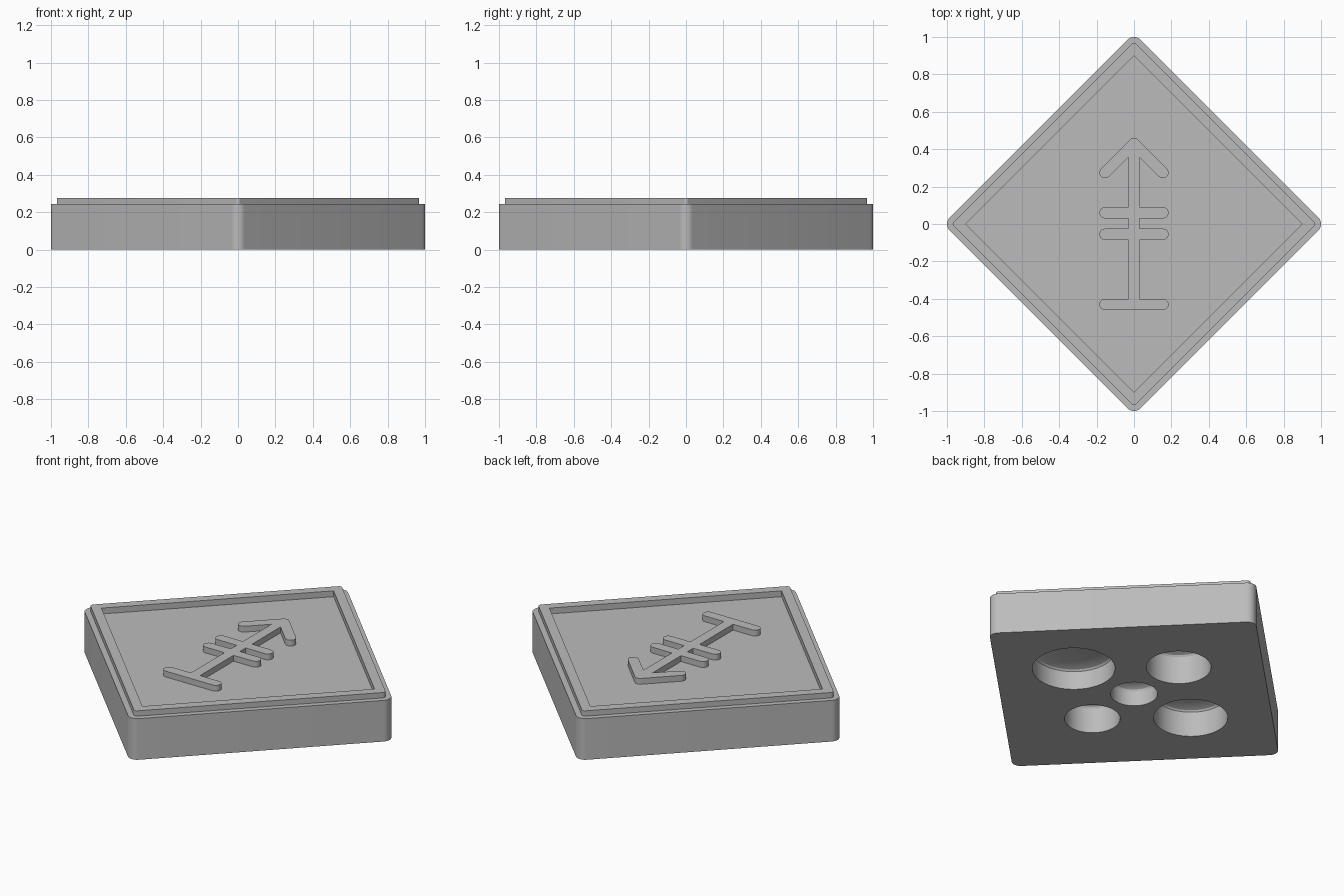
import bpy
import bmesh
from math import cos, sin, radians, sqrt, tau, pi

cube = bpy.data.objects.get("Cube")
if cube:
    bpy.data.objects.remove(cube, do_unlink=True)

grey = bpy.data.materials.new("plain grey")
grey.use_nodes = True
colour = (0.5, 0.5, 0.5, 1)
grey.diffuse_color = colour
grey.node_tree.nodes["Principled BSDF"].inputs["Base Color"].default_value = colour


def arc(cx, cy, r, start, end, steps=10):
    angles = [radians(start + (end - start) * i / steps) for i in range(steps + 1)]
    return [(cx + r * cos(a), cy + r * sin(a)) for a in angles]


def diamond(tip, r):
    """Square standing on its corner, each corner rounded by r."""
    points = []
    for a in (0, 90, 180, 270):
        c = radians(a)
        points += arc(tip * cos(c), tip * sin(c), r, a - 45, a + 45, 8)
    return points


def skin(name, rings):
    """Join matching outlines, given as (points, z), into a closed solid."""
    bm = bmesh.new()
    loops = [[bm.verts.new((x, y, z)) for x, y in pts] for pts, z in rings]
    for low, high in zip(loops, loops[1:]):
        for i in range(len(low)):
            bm.faces.new((low[i - 1], low[i], high[i], high[i - 1]))
    bm.faces.new(loops[0][::-1])
    bm.faces.new(loops[-1])
    bmesh.ops.remove_doubles(bm, verts=bm.verts, dist=1e-5)
    bmesh.ops.recalc_face_normals(bm, faces=bm.faces)
    mesh = bpy.data.meshes.new(name)
    bm.to_mesh(mesh)
    bm.free()
    mesh.materials.append(grey)
    obj = bpy.data.objects.new(name, mesh)
    bpy.context.collection.objects.link(obj)
    return obj


def activate(obj):
    bpy.ops.object.select_all(action="DESELECT")
    obj.select_set(True)
    bpy.context.view_layer.objects.active = obj


# Base block with stepped rim and recessed top panel
TOP, STEP, FLOOR = 0.277, 0.245, 0.242
outer, rim, panel = diamond(0.95, 0.05), diamond(0.95, 0.018), diamond(0.9, 0)
base = skin("base", [(outer, 0), (outer, STEP), (rim, STEP),
                     (rim, TOP), (panel, TOP), (panel, FLOOR)])


# Round blind holes in the underside, each with a shallow domed end
def hole_cutter(x, y, r, depth, dome=0.035):
    rings = [(r, -0.05), (r, depth)]
    for i in range(1, 6):
        a = pi / 2 * i / 6
        rings.append((r * cos(a), depth + dome * sin(a)))
    return skin("hole_cutter", [(arc(x, y, s, 0, 357.5 - 2.5 + 0, 71), z) for s, z in rings])


holes = [(0, 0, 0.127, 0.09), (0, -0.35, 0.15, 0.15), (0, 0.375, 0.175, 0.165),
         (-0.4, 0, 0.2, 0.15), (0.425, 0, 0.223, 0.11)]
for hole in holes:
    cutter = hole_cutter(*hole)
    cut = base.modifiers.new("hole", "BOOLEAN")
    cut.operation = "DIFFERENCE"
    cut.solver = "EXACT"
    cut.object = cutter
    activate(base)
    bpy.ops.object.modifier_apply(modifier=cut.name)
    bpy.data.objects.remove(cutter, do_unlink=True)

# Raised arrow: half outline from the foot up to the tip, then mirrored
W, END = 0.03, 0.155
half = []
for y in (-0.43, -0.055, 0.06):
    if y > -0.4:
        half.append((W, y - W))
    half += arc(END, y, W, -90, 90)
    half.append((W, y + W))
half.append((W, 0.43 - W * sqrt(2) - W))
half += arc(END, 0.275, W, -135, 45)
half += arc(0, 0.43, W, 45, 90, 5)[:-1]
outline = half + [(0, 0.43 + W)] + [(-x, y) for x, y in reversed(half)]
arrow = skin("raised_arrow", [(outline, FLOOR - 0.005), (outline, TOP)])

for obj in (base, arrow):
    activate(obj)
    bpy.ops.object.shade_smooth_by_angle(angle=radians(25))
